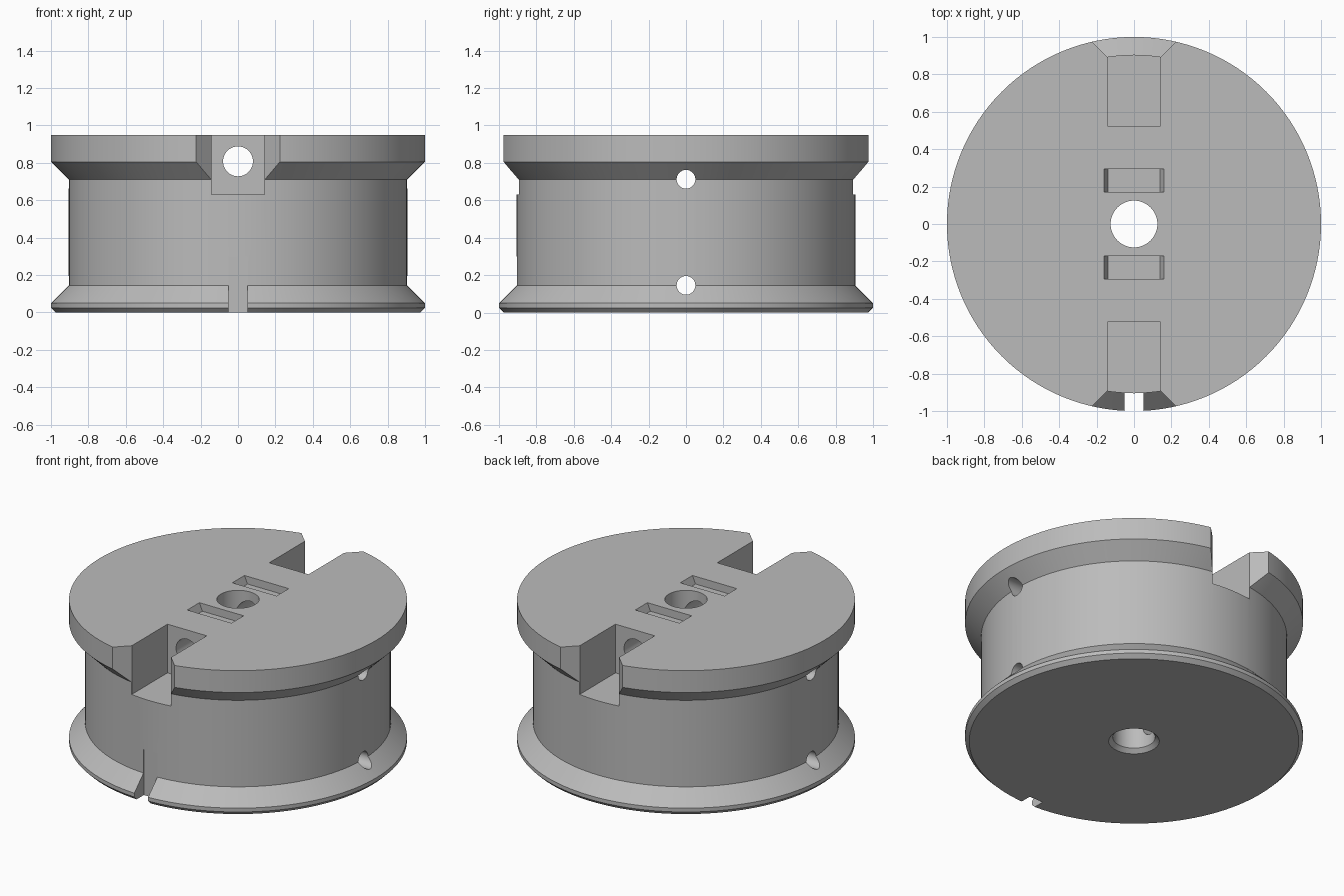
import bpy, bmesh, math

if "Cube" in bpy.data.objects:
    bpy.data.objects.remove(bpy.data.objects["Cube"])

grey = bpy.data.materials.new("mid grey")
grey.diffuse_color = (0.5, 0.5, 0.5, 1)
grey.use_nodes = True
grey.node_tree.nodes["Principled BSDF"].inputs["Base Color"].default_value = grey.diffuse_color


def make(name, bm):
    bmesh.ops.recalc_face_normals(bm, faces=bm.faces)
    me = bpy.data.meshes.new(name)
    bm.to_mesh(me)
    bm.free()
    me.materials.append(grey)
    ob = bpy.data.objects.new(name, me)
    bpy.context.collection.objects.link(ob)
    return ob


def lathe(name, profile, n, axis="z", z=0.0):
    """Closed solid of revolution from (radius, height) rings."""
    bm = bmesh.new()
    put = {"z": lambda a, b, h: (a, b, h + z),
           "x": lambda a, b, h: (h, a, b + z),
           "y": lambda a, b, h: (a, h, b + z)}[axis]
    rings = [[bm.verts.new(put(r * math.cos(2 * math.pi * i / n),
                               r * math.sin(2 * math.pi * i / n), h))
              for i in range(n)] for r, h in profile]
    for lo, hi in zip(rings, rings[1:]):
        for i in range(n):
            j = (i + 1) % n
            bm.faces.new((lo[i], lo[j], hi[j], hi[i]))
    bm.faces.new(rings[0])
    bm.faces.new(rings[-1])
    return make(name, bm)


def prism(name, bottom, top, z0, z1):
    """Solid between two matching xy outlines."""
    bm = bmesh.new()
    lo = [bm.verts.new((x, y, z0)) for x, y in bottom]
    hi = [bm.verts.new((x, y, z1)) for x, y in top]
    for i in range(len(lo)):
        j = (i + 1) % len(lo)
        bm.faces.new((lo[i], lo[j], hi[j], hi[i]))
    bm.faces.new(lo)
    bm.faces.new(hi)
    return make(name, bm)


def rect(w, y0, y1):
    return [(-w, y0), (w, y0), (w, y1), (-w, y1)]


# Spool with a wide flange at each end
spool = lathe("spool", [(0.975, 0), (1, 0.025), (1, 0.05), (0.905, 0.145),
                        (0.905, 0.71), (1, 0.805), (1, 0.948)], 128)

cutters = [
    # Central bore, countersunk underneath
    lathe("bore_cutter", [(0.17, -0.02), (0.125, 0.025), (0.125, 1.2)], 64),
    # Cross holes
    lathe("upper_side_hole_cutter", [(0.05, -1.2), (0.05, 1.2)], 32, "x", 0.712),
    lathe("lower_side_hole_cutter", [(0.05, -1.2), (0.05, 1.2)], 32, "x", 0.145),
    lathe("long_hole_cutter", [(0.08, -1.2), (0.08, 1.2)], 48, "y", 0.808),
    # Slit through the lower flange
    prism("slit_cutter", rect(0.05, -1.2, -0.9), rect(0.05, -1.2, -0.9), -0.1, 0.3),
]
for s, side in ((-1, "front"), (1, "back")):
    # Upper notch with flared mouth
    notch = [(-0.142, s * 0.525), (0.142, s * 0.525), (0.142, s * 0.893),
             (0.442, s * 1.193), (-0.442, s * 1.193), (-0.142, s * 0.893)]
    cutters.append(prism(side + "_notch_cutter", notch, notch, 0.63, 1.2))
    # Shallow pocket with sloping ends
    ys = (s * 0.17, s * 0.295)
    cutters.append(prism(side + "_pocket_cutter", rect(0.138, *ys),
                         rect(0.182, *ys), 0.898, 0.998))

for c in cutters:
    c.hide_render = True
    c.hide_set(True)
    m = spool.modifiers.new(c.name, "BOOLEAN")
    m.operation = "DIFFERENCE"
    m.solver = "EXACT"
    m.object = c

# Bake the cuts, then remove the cutters
bpy.context.view_layer.update()
deps = bpy.context.evaluated_depsgraph_get()
mesh = bpy.data.meshes.new_from_object(spool.evaluated_get(deps))
spool.modifiers.clear()
spool.data = mesh
for c in cutters:
    bpy.data.objects.remove(c)
mesh.materials.clear()
mesh.materials.append(grey)
mesh.polygons.foreach_set("material_index", [0] * len(mesh.polygons))

bpy.context.view_layer.objects.active = spool
spool.select_set(True)
bpy.ops.object.shade_smooth_by_angle(angle=math.radians(25))
